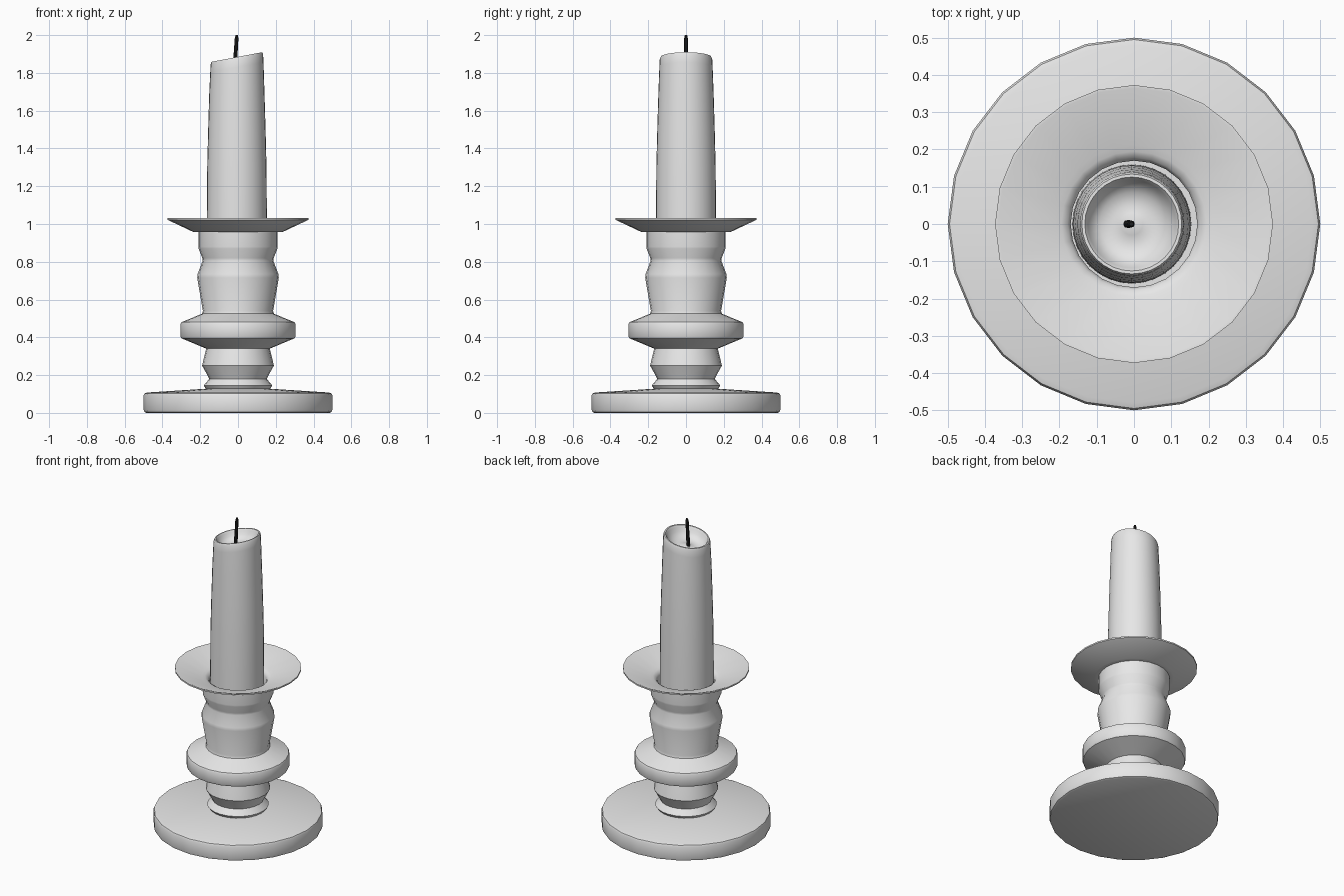
import bpy, bmesh, math
from mathutils import Vector

old = bpy.data.objects.get("Cube")
if old:
    bpy.data.objects.remove(old, do_unlink=True)


def material(name, value):
    m = bpy.data.materials.new(name)
    m.use_nodes = True
    colour = (value, value, value, 1)
    m.diffuse_color = colour
    bsdf = next(n for n in m.node_tree.nodes if n.type == 'BSDF_PRINCIPLED')
    bsdf.inputs["Base Color"].default_value = colour
    return m


def finish(name, bm, mat, angle):
    bmesh.ops.recalc_face_normals(bm, faces=bm.faces)
    mesh = bpy.data.meshes.new(name)
    bm.to_mesh(mesh)
    bm.free()
    mesh.materials.append(mat)
    ob = bpy.data.objects.new(name, mesh)
    bpy.context.collection.objects.link(ob)
    bpy.ops.object.select_all(action='DESELECT')
    ob.select_set(True)
    bpy.context.view_layer.objects.active = ob
    bpy.ops.object.shade_smooth_by_angle(angle=math.radians(angle))
    return ob


def lathe(profile, sides=24):
    """Spin (radius, height) points around z and cap both ends."""
    bm = bmesh.new()
    rings = []
    for r, z in profile:
        rings.append([bm.verts.new((r * math.cos(math.tau * i / sides),
                                    r * math.sin(math.tau * i / sides), z))
                      for i in range(sides)])
    for a, b in zip(rings, rings[1:]):
        for i in range(sides):
            j = (i + 1) % sides
            bm.faces.new((a[i], a[j], b[j], b[i]))
    bm.faces.new(rings[0])
    bm.faces.new(rings[-1])
    return bm


pale = material("pale grey", 0.8)
black = material("charred black", 0.015)

# Turned holder: foot, stem, collar, neck, drip dish and socket
holder = [
    (0.485, 0), (0.496, 0.005), (0.5, 0.018), (0.5, 0.092), (0.495, 0.103), (0.48, 0.108),
    (0.17, 0.128), (0.182, 0.145), (0.152, 0.18), (0.165, 0.205), (0.19, 0.25),
    (0.182, 0.285), (0.168, 0.34), (0.3, 0.395), (0.305, 0.405), (0.305, 0.47),
    (0.3, 0.48), (0.19, 0.525), (0.186, 0.54), (0.216, 0.715), (0.214, 0.735),
    (0.187, 0.805), (0.189, 0.82), (0.209, 0.87), (0.21, 0.88), (0.21, 0.957),
    (0.235, 0.957), (0.373, 1.022), (0.373, 1.031), (0.365, 1.031),
    (0.212, 0.975), (0.195, 0.972), (0.178, 0.962), (0.17, 0.945), (0.17, 0.86),
]
finish("candle_holder", lathe(holder), pale, 35)

# Tapered candle with a hollow melted top
candle = [
    (0.16, 0.86), (0.159, 1.03), (0.157, 1.3), (0.152, 1.5), (0.146, 1.7),
    (0.141, 1.83), (0.139, 1.872), (0.134, 1.884), (0.126, 1.884), (0.118, 1.872),
    (0.11, 1.85), (0.085, 1.828), (0.05, 1.82), (0.03, 1.826), (0.012, 1.83),
]
bm = lathe(candle, 32)
for v in bm.verts:
    # Slant the top and lean the whole candle slightly
    if v.co.z > 1.75:
        v.co.z += 0.19 * v.co.x
    v.co.x -= 0.006
finish("candle", bm, pale, 40)

# Slightly bent wick
bm = lathe([(0.011, 1.81), (0.011, 1.87), (0.01, 1.93), (0.01, 1.98), (0.006, 2.0)], 8)
for v in bm.verts:
    v.co.x += -0.018 + 0.06 * (v.co.z - 1.81)
finish("wick", bm, black, 40)
